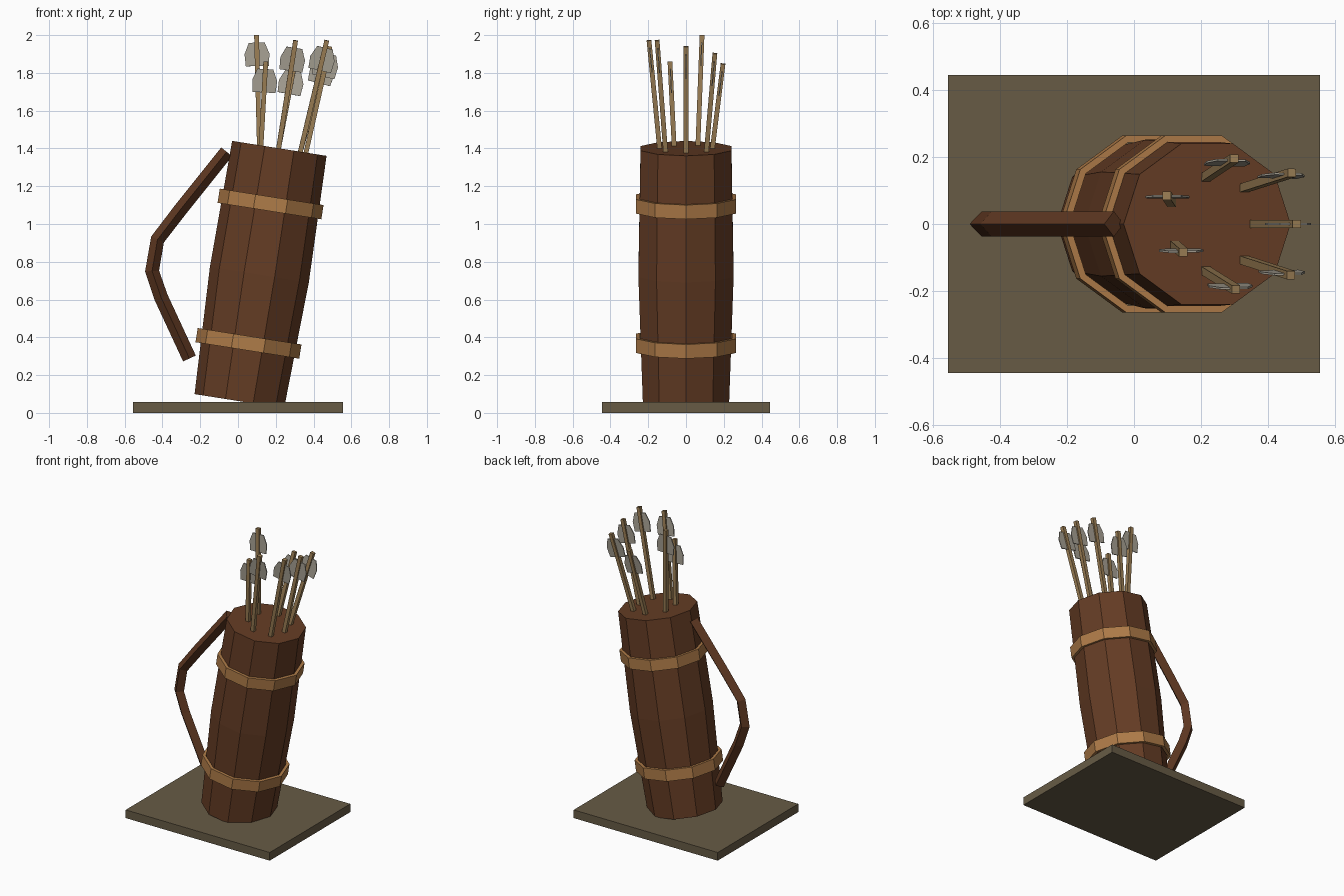
import bpy, bmesh, math
from mathutils import Vector, Matrix

cube = bpy.data.objects.get("Cube")
if cube:
    bpy.data.objects.remove(cube, do_unlink=True)


def material(name, rgb):
    m = bpy.data.materials.new(name)
    m.use_nodes = True
    m.diffuse_color = (*rgb, 1)
    bsdf = m.node_tree.nodes["Principled BSDF"]
    bsdf.inputs["Base Color"].default_value = (*rgb, 1)
    bsdf.inputs["Roughness"].default_value = 0.8
    return m


LEATHER = material("brown leather", (0.13, 0.046, 0.018))
STRAP = material("dark strap leather", (0.11, 0.038, 0.015))
TAN = material("tan band", (0.43, 0.2, 0.065))
STONE = material("drab base", (0.135, 0.105, 0.06))
WOOD = material("arrow wood", (0.33, 0.21, 0.09))
FEATHER = material("grey feather", (0.38, 0.35, 0.29))


def finish(name, bm, mat, matrix=None):
    bmesh.ops.recalc_face_normals(bm, faces=bm.faces)
    mesh = bpy.data.meshes.new(name)
    bm.to_mesh(mesh)
    bm.free()
    mesh.materials.append(mat)
    ob = bpy.data.objects.new(name, mesh)
    if matrix:
        ob.matrix_world = matrix
    bpy.context.collection.objects.link(ob)
    return ob


def skin(bm, rings, closed=False):
    """Join equal rings of points with quads; cap the ends unless closed."""
    vr = [[bm.verts.new(p) for p in ring] for ring in rings]
    n = len(vr[0])
    pairs = list(zip(vr, vr[1:])) + ([(vr[-1], vr[0])] if closed else [])
    for a, b in pairs:
        for i in range(n):
            j = (i + 1) % n
            bm.faces.new((a[i], a[j], b[j], b[i]))
    if not closed:
        bm.faces.new(vr[0])
        bm.faces.new(vr[-1])


def lathe(name, profile, mat, matrix, closed=False, sides=10):
    turn = [2 * math.pi * k / sides for k in range(sides)]
    bm = bmesh.new()
    skin(bm, [[(r * math.cos(a), r * math.sin(a), z) for a in turn]
              for r, z in profile], closed)
    return finish(name, bm, mat, matrix)


# Base slab
bm = bmesh.new()
bmesh.ops.create_cube(bm, size=1)
bmesh.ops.scale(bm, vec=(1.114, 0.89, 0.057), verts=bm.verts)
finish("base_slab", bm, STONE, Matrix.Translation((0, 0, 0.0285)))

# Leaning barrel-shaped body with two raised bands
lean = Matrix.Translation((0.007, 0, 0.062)) @ Matrix.Rotation(math.radians(9), 4, "Y")
lathe("quiver_body", [(0.24, 0), (0.265, 0.678), (0.253, 1.355)], LEATHER, lean)
for name, h in (("lower_band", 0.31), ("upper_band", 1.057)):
    lo, hi = h - 0.038, h + 0.038
    lathe(name, [(0.278, lo), (0.278, hi), (0.257, hi), (0.257, lo)], TAN, lean, closed=True)

# Carrying strap: diamond section swept along a bowed path
path = [Vector((x, 0, z)) for x, z in (
    (-0.06, 1.382), (-0.304, 1.077), (-0.426, 0.918),
    (-0.455, 0.751), (-0.407, 0.611), (-0.257, 0.288))]
rings = []
for i, p in enumerate(path):
    t = (path[min(i + 1, len(path) - 1)] - path[max(i - 1, 0)]).normalized()
    out = Vector((t.z, 0, -t.x)) * 0.037
    side = Vector((0, 0.038, 0))
    rings.append([p + out, p + side, p - out, p - side])
bm = bmesh.new()
skin(bm, rings)
finish("carry_strap", bm, STRAP)


# Arrows: square shaft plus a flat feather vane below the tip
def arrow(index, base, tip):
    base, tip = Vector(base), Vector(tip)
    up = (tip - base).normalized()
    base = base - up * 0.12
    across = (Vector((1, 0, 0)) - up * up.x).normalized()
    depth = up.cross(across)
    half = 0.0125
    square = [(across * a + depth * b) * half for a, b in ((1, 1), (-1, 1), (-1, -1), (1, -1))]
    bm = bmesh.new()
    skin(bm, [[end + c for c in square] for end in (base, tip)])
    finish(f"arrow_shaft_{index}", bm, WOOD)

    right = [(0.04, 0.042), (0.1, 0.066), (0.164, 0.061)]
    outline = right + [(s, -w) for s, w in reversed(right)]
    bm = bmesh.new()
    skin(bm, [[tip - up * s + across * w + depth * d for s, w in outline]
              for d in (-0.003, 0.003)])
    finish(f"arrow_vane_{index}", bm, FEATHER)


# Fan of seven: (base x, base y, tip x, tip y, tip z)
fan = [
    (0.36, 0, 0.487, 0, 1.94),
    (0.33, -0.108, 0.47, -0.153, 1.972), (0.33, 0.108, 0.472, 0.153, 1.903),
    (0.215, -0.14, 0.305, -0.196, 1.972), (0.215, 0.14, 0.3, 0.196, 1.848),
    (0.122, -0.063, 0.147, -0.085, 1.86), (0.113, 0.063, 0.098, 0.085, 2.0),
]
for i, (bx, by, tx, ty, tz) in enumerate(fan, 1):
    arrow(i, (bx, by, 1.4 - 0.158 * (bx - 0.22)), (tx, ty, tz))
